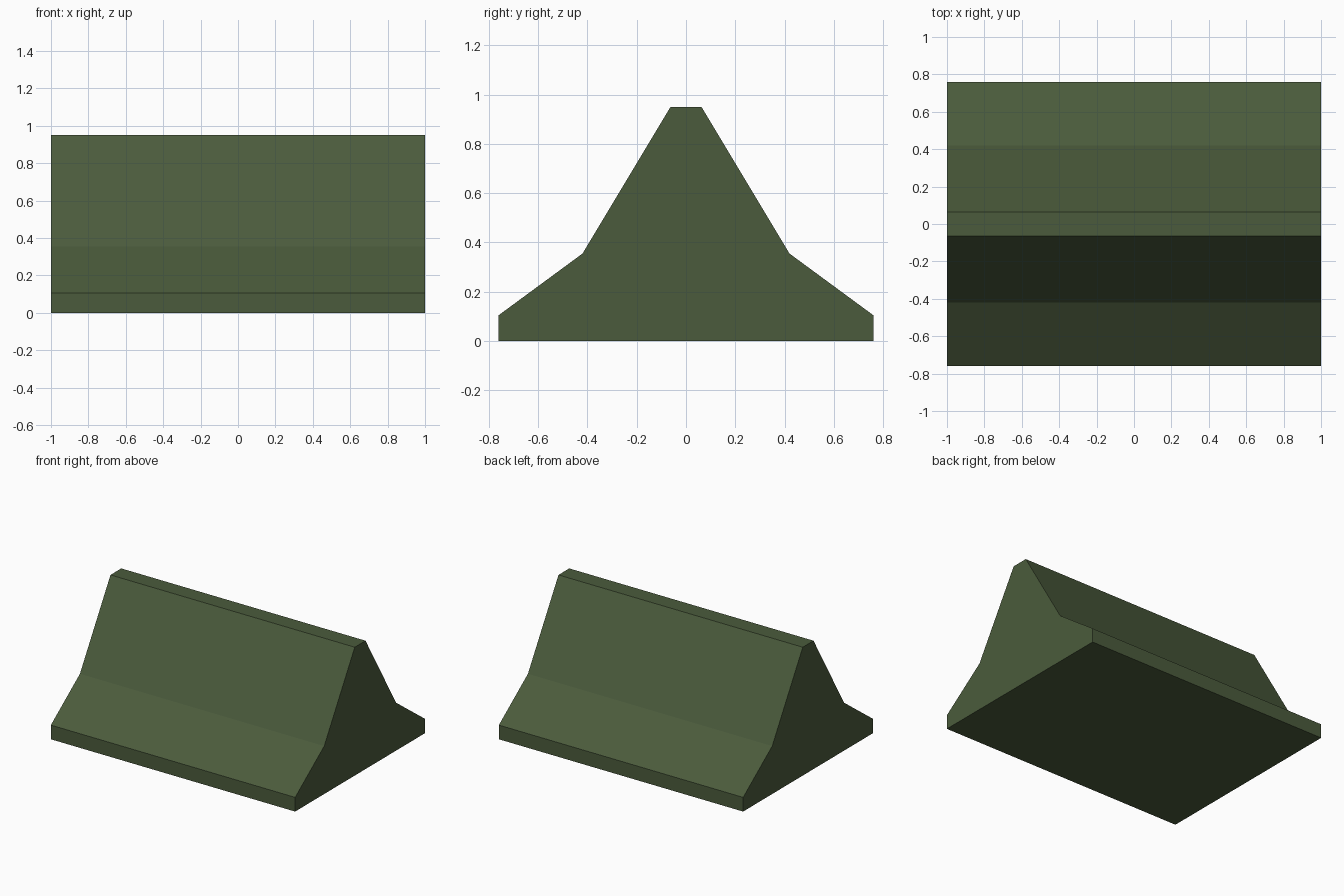
import bpy
import bmesh

if "Cube" in bpy.data.objects:
    bpy.data.objects.remove(bpy.data.objects["Cube"])

# Flat olive green paint
olive = bpy.data.materials.new("olive green")
olive.diffuse_color = (0.070, 0.105, 0.045, 1.0)
olive.use_nodes = True
olive.node_tree.nodes["Principled BSDF"].inputs["Base Color"].default_value = olive.diffuse_color

# Half of the barrier cross-section as (y, z), mirrored front to back
half = [(0.76, 0.0), (0.76, 0.105), (0.42, 0.355), (0.063, 0.95)]
profile = half + [(-y, z) for y, z in reversed(half)]

# Barrier body: the profile swept along x
bm = bmesh.new()
end = bm.faces.new([bm.verts.new((-1.0, y, z)) for y, z in profile])
swept = bmesh.ops.extrude_face_region(bm, geom=[end], use_keep_orig=True)
verts = [v for v in swept["geom"] if isinstance(v, bmesh.types.BMVert)]
bmesh.ops.translate(bm, verts=verts, vec=(2.0, 0.0, 0.0))
bmesh.ops.recalc_face_normals(bm, faces=bm.faces)

mesh = bpy.data.meshes.new("barrier_body")
bm.to_mesh(mesh)
bm.free()
mesh.materials.append(olive)
bpy.context.collection.objects.link(bpy.data.objects.new("barrier_body", mesh))
